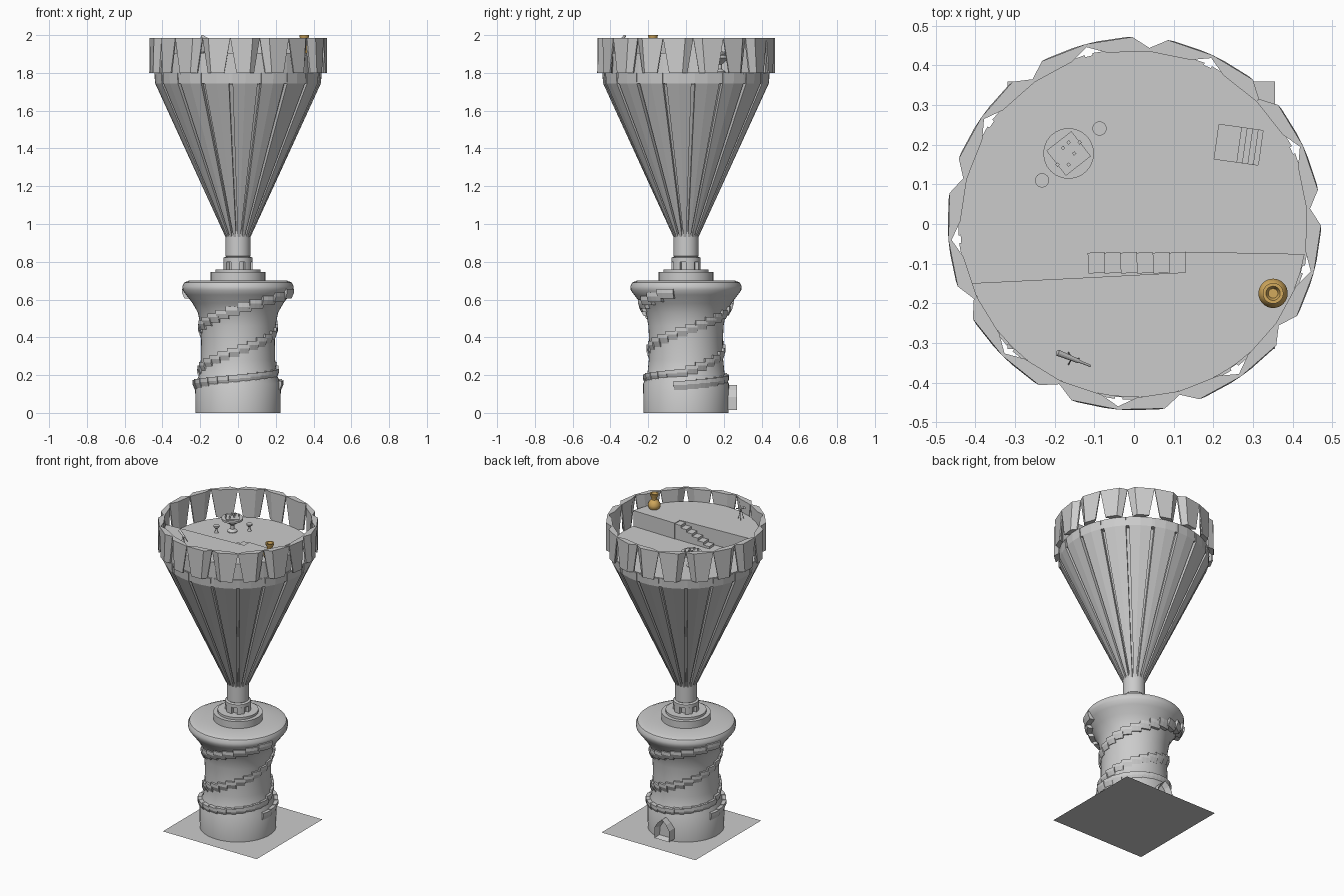
import bpy, bmesh, math
from mathutils import Vector, Matrix

if "Cube" in bpy.data.objects:
    bpy.data.objects.remove(bpy.data.objects["Cube"])

def material(name, c):
    m = bpy.data.materials.new(name)
    m.diffuse_color = (*c, 1)
    m.use_nodes = True
    m.node_tree.nodes["Principled BSDF"].inputs["Base Color"].default_value = m.diffuse_color
    return m

STONE = material("grey_stone", (0.6, 0.6, 0.6))
GOLD = material("gold", (0.65, 0.40, 0.11))

def finish(name, bm, mat=STONE, angle=None):
    bmesh.ops.recalc_face_normals(bm, faces=bm.faces)
    me = bpy.data.meshes.new(name)
    bm.to_mesh(me)
    bm.free()
    me.materials.append(mat)
    ob = bpy.data.objects.new(name, me)
    bpy.context.collection.objects.link(ob)
    if angle:
        bpy.context.view_layer.objects.active = ob
        ob.select_set(True)
        bpy.ops.object.shade_smooth_by_angle(angle=math.radians(angle))
        ob.select_set(False)
    return ob

def loft(bm, rings):
    """Join rings of equal point count and cap both ends."""
    vs = [[bm.verts.new(p) for p in r] for r in rings]
    n = len(vs[0])
    for a, b in zip(vs, vs[1:]):
        for i in range(n):
            j = (i + 1) % n
            bm.faces.new((a[i], a[j], b[j], b[i]))
    bm.faces.new(vs[0][::-1])
    bm.faces.new(vs[-1])

def pol(r, deg, z):
    a = math.radians(deg)
    return (r * math.cos(a), r * math.sin(a), z)

def lathe(name, profile, segs=32, at=(0, 0, 0), mat=STONE, angle=40):
    bm = bmesh.new()
    loft(bm, [[pol(r, 360 * i / segs, z) for i in range(segs)] for r, z in profile])
    bmesh.ops.translate(bm, verts=bm.verts, vec=at)
    return finish(name, bm, mat, angle)

def prism(bm, pts, z0, z1):
    loft(bm, [[(x, y, z0) for x, y in pts], [(x, y, z1) for x, y in pts]])

def rect(cx, cy, w, d, rot=0):
    c, s = math.cos(math.radians(rot)), math.sin(math.radians(rot))
    return [(cx + x * c - y * s, cy + x * s + y * c) for x, y in
            ((-w/2, -d/2), (w/2, -d/2), (w/2, d/2), (-w/2, d/2))]

def wedge(r0, r1, a0, a1, z, k=3):
    """Ring of points round a curved block at height z."""
    ang = [a0 + (a1 - a0) * i / k for i in range(k + 1)]
    return [pol(r1, a, z) for a in ang] + [pol(r0, a, z) for a in reversed(ang)]

# ground plate
bm = bmesh.new()
bm.faces.new([bm.verts.new((x, y, 0)) for x, y in rect(0.018, 0.022, 0.675, 0.675)])
finish("ground_plate", bm)

# waisted tower base
BASE = [(0.225, 0), (0.227, 0.155), (0.205, 0.20), (0.197, 0.28), (0.195, 0.38), (0.199, 0.46),
        (0.212, 0.53), (0.24, 0.58), (0.275, 0.625), (0.293, 0.65), (0.295, 0.67),
        (0.285, 0.69), (0.26, 0.70), (0.145, 0.70)]
lathe("tower_base", BASE, 48, angle=35)

def base_radius(z):
    for (r0, z0), (r1, z1) in zip(BASE, BASE[1:]):
        if z0 <= z <= z1 and z1 > z0:
            return r0 + (r1 - r0) * (z - z0) / (z1 - z0)
    return 0.27

# two spiral stairs winding up the base
def climb(t):
    return 0.16 + 0.13 * t if t < 0.5 else 0.225 + 0.44 * (t - 0.5)

for start in (165, 345):
    bm = bmesh.new()
    for i in range(36):
        t = i / 24
        z = climb(t)
        r = max(base_radius(z - 0.015), base_radius(z)) + 0.013
        a = start + 360 * t
        loft(bm, [wedge(0.17, r - 0.012, a - 1, a + 17, z - 0.04),
                  wedge(0.17, r, a - 1, a + 17, z - 0.012),
                  wedge(0.17, r, a - 1, a + 17, z + 0.008)])
    finish("spiral_stair", bm)

# pointed door porch at the back
bm = bmesh.new()
arch = [(-0.052, 0.015), (0.052, 0.015), (0.052, 0.085), (0.03, 0.12), (0, 0.148),
        (-0.03, 0.12), (-0.052, 0.085)]
loft(bm, [[(x - 0.015, y, z) for x, z in arch] for y in (0.19, 0.27)])
bmesh.ops.recalc_face_normals(bm, faces=bm.faces)
door = [f for f in bm.faces if f.normal.y > 0.9]
bmesh.ops.inset_region(bm, faces=door, thickness=0.016)
bmesh.ops.translate(bm, verts=list({v for f in door for v in f.verts}), vec=(0, -0.035, 0))
finish("door_porch", bm)

# balcony, arcade and neck
lathe("balcony", [(0.145, 0.695), (0.145, 0.745), (0.12, 0.745), (0.12, 0.76)], 40)
lathe("neck", [(0.056, 0.755), (0.056, 0.82), (0.066, 0.83), (0.066, 0.96)], 32)
lathe("arcade_cap", [(0.076, 0.80), (0.076, 0.822), (0.06, 0.828)], 32)
bm = bmesh.new()
for k in range(6):
    loft(bm, [wedge(0.05, 0.076, 60 * k, 60 * k + 36, z, 5) for z in (0.758, 0.802)])
finish("arcade_posts", bm)

# flared bowl: inner core with tapered planks around it
lathe("bowl_core", [(0.05, 0.93), (0.415, 1.74)], 36)
bm = bmesh.new()
for k in range(18):
    a = 15 + 20 * k
    loft(bm, [wedge(r - d, r, a - h, a + h, z, 2) for r, d, h, z in
              ((0.066, 0.02, 6, 0.93), (0.44, 0.04, 8.7, 1.745), (0.444, 0.03, 8.7, 1.80))])
finish("bowl_planks", bm)

# lower floor with a stairwell cut through it
floor = lathe("lower_floor", [(0.438, 1.745), (0.44, 1.803)], 36)
bm = bmesh.new()
prism(bm, rect(0.264, 0.2, 0.112, 0.088, -8), 1.76, 1.85)
cut = finish("stairwell_cutter", bm)
cut.hide_render = True
cut.hide_viewport = True
mod = floor.modifiers.new("stairwell", 'BOOLEAN')
mod.object = cut
mod.solver = 'EXACT'
bm = bmesh.new()
for i in range(4):
    prism(bm, rect(0.272 + i * 0.014, 0.199 - i * 0.002, 0.0145, 0.088, -8),
          1.755, 1.768 + i * 0.01)
finish("stairwell_steps", bm)

# raised front deck and the steps up to it
bm = bmesh.new()
pts = [pol(0.437, 200 + 150 * i / 24, 0)[:2] for i in range(25)]
prism(bm, pts + [(0.13, -0.07), (0.13, -0.122), (-0.115, -0.135)], 1.80, 1.905)
finish("upper_deck", bm)
bm = bmesh.new()
for i in range(6):
    prism(bm, rect(-0.095 + i * 0.041, -0.098, 0.042, 0.052, 2), 1.80, 1.818 + i * 0.0165)
finish("deck_steps", bm)

# parapet: nine mirrored pairs of panels, meeting at the top with pointed gaps below
PANEL = [(0, 0.446), (5.5, 0.472), (20, 0.470), (20, 0.462), (14, 0.438), (0, 0.437)]
bm = bmesh.new()
for k in range(9):
    for s in (1, -1):
        def ring(z, shrink):
            return [pol(r, 5 + 40 * k + s * (10 + (a - 10) * shrink), z) for a, r in PANEL]
        low = ring(1.80, 0.6)
        loft(bm, [low, ring(1.985, 1.0)])
finish("parapet", bm)

# gaming table with board, pieces and two stools
lathe("table", [(0.03, 1.80), (0.03, 1.808), (0.012, 1.82), (0.012, 1.845), (0.045, 1.872),
                (0.064, 1.88), (0.064, 1.892)], 24, (-0.165, 0.178, 0))
bm = bmesh.new()
prism(bm, rect(-0.165, 0.178, 0.08, 0.08, 38), 1.89, 1.897)
for i, (x, y) in enumerate(((-2, -2), (0, -2), (-1, 1), (1, 0), (2, 2), (0, 2))):
    prism(bm, rect(-0.165 + x * 0.014, 0.178 + y * 0.014, 0.008, 0.008, 38), 1.896, 1.912)
finish("game_board", bm)
for x, y in ((-0.232, 0.11), (-0.087, 0.241)):
    lathe("stool", [(0.014, 1.80), (0.006, 1.815), (0.006, 1.828), (0.018, 1.84),
                    (0.018, 1.848)], 16, (x, y, 0))

# gold goblet-shaped piece on the deck
lathe("gold_urn", [(0.03, 1.905), (0.036, 1.917), (0.037, 1.932), (0.028, 1.95), (0.016, 1.962),
                   (0.016, 1.972), (0.024, 1.987), (0.026, 2.0), (0.018, 2.0), (0.012, 1.985)],
      32, (0.351, -0.175, 0), GOLD)

# telescope on a tripod
bm = bmesh.new()
a, b = Vector((-0.195, -0.324, 1.995)), Vector((-0.11, -0.358, 1.955))
rot = (b - a).to_track_quat('Z', 'Y').to_matrix().to_4x4()
for f, length, r in ((0.33, 0.062, 0.008), (0.78, 0.045, 0.004)):
    bmesh.ops.create_cone(bm, cap_ends=True, segments=12, radius1=r, radius2=r * 0.7,
                          depth=length, matrix=Matrix.Translation(a.lerp(b, f)) @ rot)
c = a.lerp(b, 0.45)
for k in range(3):
    foot = Vector(pol(0.018, 120 * k, 0)) + Vector((c.x, c.y, 1.905))
    loft(bm, [[p + Vector(pol(0.002, 120 * i, 0)) for i in range(3)] for p in (foot, c)])
finish("telescope", bm)
